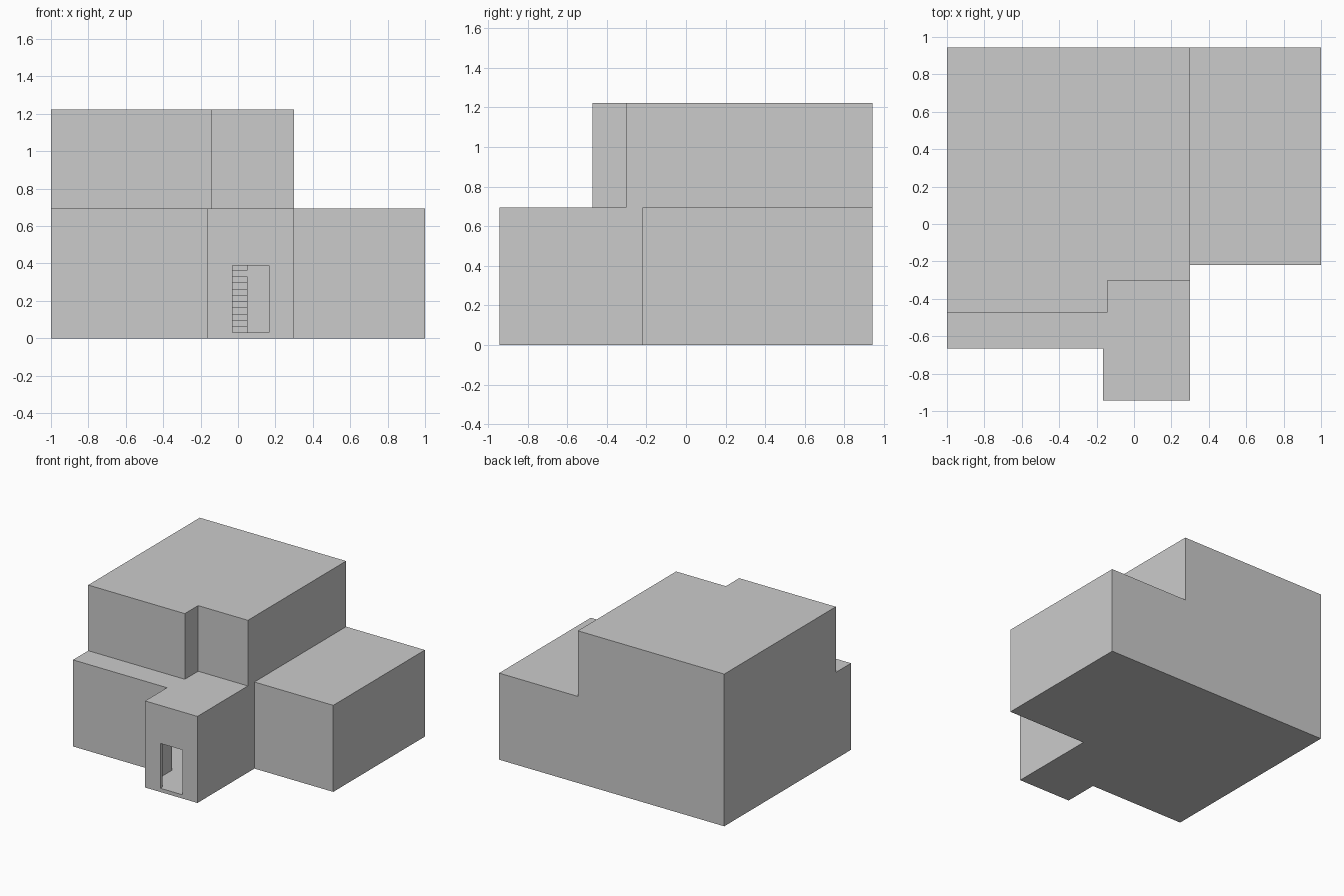
import bpy, bmesh
from mathutils import Vector

if "Cube" in bpy.data.objects:
    bpy.data.objects.remove(bpy.data.objects["Cube"])

WALL = 0.027
FLOOR = 0.03
ROOF_LOW = 0.695
ROOF_TOP = 1.222


def inset(outline, t):
    """Offset a counter-clockwise right-angled outline inwards."""
    result = []
    for i, p in enumerate(outline):
        a, b, c = Vector(outline[i - 1]), Vector(p), Vector(outline[(i + 1) % len(outline)])
        d1, d2 = (b - a).normalized(), (c - b).normalized()
        result.append(b + t * Vector((-d1.y - d2.y, d1.x + d2.x)))
    return result


def prism(name, outline, z0, z1, helper=False):
    bm = bmesh.new()
    face = bm.faces.new([bm.verts.new((p[0], p[1], z0)) for p in outline])
    ext = bmesh.ops.extrude_face_region(bm, geom=[face])
    for v in ext["geom"]:
        if isinstance(v, bmesh.types.BMVert):
            v.co.z = z1
    bmesh.ops.recalc_face_normals(bm, faces=bm.faces)
    mesh = bpy.data.meshes.new(name)
    bm.to_mesh(mesh)
    bm.free()
    ob = bpy.data.objects.new(name, mesh)
    bpy.context.collection.objects.link(ob)
    if helper:
        ob.hide_render = True
        ob.display_type = 'WIRE'
    return ob


def rect(x0, x1, y0, y1):
    return [(x0, y0), (x1, y0), (x1, y1), (x0, y1)]


def combine(target, tool, operation):
    mod = target.modifiers.new(tool.name, 'BOOLEAN')
    mod.solver = 'EXACT'
    mod.operation = operation
    mod.object = tool


# Outlines of the two storeys
lower = [(-1, -0.665), (-0.165, -0.665), (-0.165, -0.943), (0.3, -0.943),
         (0.3, -0.22), (1, -0.22), (1, 0.943), (-1, 0.943)]
upper = [(-1, -0.472), (-0.142, -0.472), (-0.142, -0.303), (0.3, -0.303),
         (0.3, 0.943), (-1, 0.943)]

# House shell: two storeys, hollowed out, with doorway and stairwell
house = prism("house_shell", lower, 0, ROOF_LOW)
combine(house, prism("upper_storey", upper, 0.3, ROOF_TOP, True), 'UNION')

S0, S1, Y0, Y1 = -0.165, 0.3 - WALL, 0.30, 0.943 - WALL
for cutter in (
    prism("lower_rooms", inset(lower, WALL), FLOOR, ROOF_LOW - WALL, True),
    prism("upper_rooms", inset(upper, WALL), ROOF_LOW, ROOF_TOP - WALL, True),
    prism("stairwell", rect(S0, S1 - 0.01, Y0, Y1 - 0.01), 0.6, 0.8, True),
    prism("doorway", rect(-0.03, 0.167, -1.0, -0.88), FLOOR, 0.39, True),
):
    combine(house, cutter, 'DIFFERENCE')

# Staircase turning back on itself at a half-height landing
STEPS, RISE, TREAD, MID, TURN = 10, 0.0335, 0.04, 0.052, 0.70
for i in range(STEPS - 1):
    y = Y0 + i * TREAD
    prism(f"lower_step_{i + 1}", rect(S0, MID, y, y + TREAD), FLOOR, FLOOR + RISE * (i + 1))
landing_z = FLOOR + RISE * STEPS
prism("landing", rect(S0, S1, Y0 + TREAD * (STEPS - 1), Y1), FLOOR, landing_z)
for i in range(STEPS - 1):
    y = TURN - i * TREAD
    z = landing_z + RISE * i
    prism(f"upper_step_{i + 1}", rect(MID, S1, y - TREAD, y), z, z + RISE)
